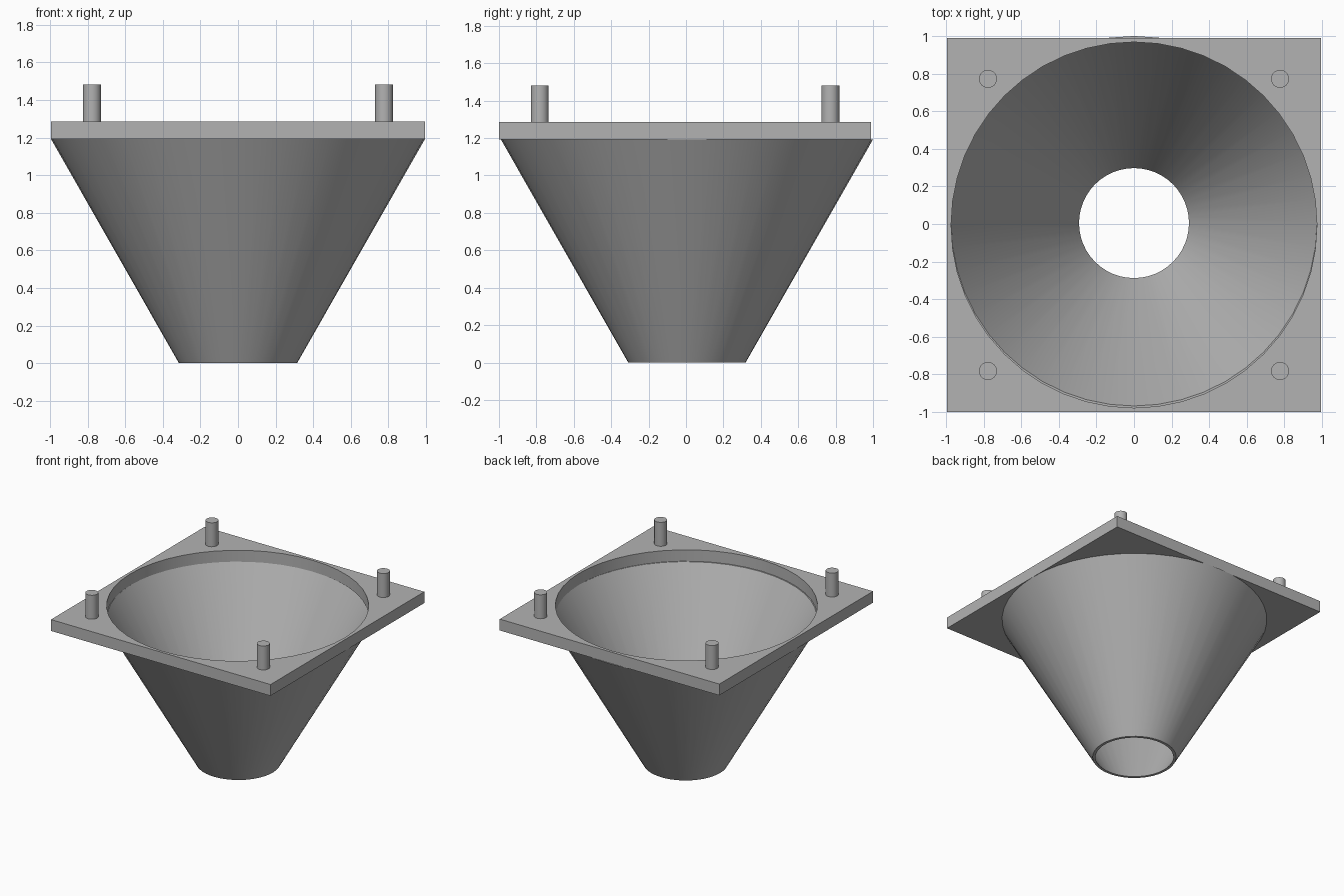
import bpy
import bmesh
import math
from mathutils import Matrix

if "Cube" in bpy.data.objects:
    bpy.data.objects.remove(bpy.data.objects["Cube"], do_unlink=True)

SEGMENTS = 48
PLATE_Z, PLATE_TOP, PIN_TOP = 1.193, 1.286, 1.482
PLATE_Y, FUNNEL_Y = -0.005, 0.005
HALF = 0.995
HOLE_RADIUS = 0.973

# Single grey material
grey = bpy.data.materials.new("light grey")
grey.use_nodes = True
colour = (0.45, 0.45, 0.45, 1)
grey.diffuse_color = colour
grey.node_tree.nodes["Principled BSDF"].inputs["Base Color"].default_value = colour


def finish(name, bm, location, smooth=True):
    """Turn a bmesh into a named object, smooth-shaded with sharp edges."""
    bmesh.ops.recalc_face_normals(bm, faces=bm.faces)
    mesh = bpy.data.meshes.new(name)
    bm.to_mesh(mesh)
    bm.free()
    mesh.materials.append(grey)
    obj = bpy.data.objects.new(name, mesh)
    obj.location = location
    bpy.context.collection.objects.link(obj)
    if smooth:
        bpy.ops.object.select_all(action="DESELECT")
        obj.select_set(True)
        bpy.context.view_layer.objects.active = obj
        bpy.ops.object.shade_smooth_by_angle(angle=math.radians(30))
    return obj


def cylinder(name, radius, bottom, top, x, y, segments):
    bm = bmesh.new()
    bmesh.ops.create_cone(bm, cap_ends=True, segments=segments, radius1=radius,
                          radius2=radius, depth=top - bottom)
    return finish(name, bm, (x, y, (top + bottom) / 2))


# Hollow funnel: wall section spun around the vertical axis
bm = bmesh.new()
section = [(0.314, 0), (HALF, PLATE_Z), (HOLE_RADIUS, PLATE_Z), (0.2925, 0)]
verts = [bm.verts.new((r, 0, z)) for r, z in section]
edges = [bm.edges.new((verts[i - 1], verts[i])) for i in range(len(verts))]
bmesh.ops.spin(bm, geom=verts + edges, cent=(0, 0, 0), axis=(0, 0, 1),
               angle=math.tau, steps=SEGMENTS, use_merge=True)
bmesh.ops.remove_doubles(bm, verts=bm.verts, dist=0.0001)
finish("funnel", bm, (0, FUNNEL_Y, 0))

# Square mounting plate with a round opening
bm = bmesh.new()
size = Matrix.Diagonal((2 * HALF, 2 * HALF, PLATE_TOP - PLATE_Z, 1))
bmesh.ops.create_cube(bm, size=1, matrix=size)
plate = finish("mounting_plate", bm, (0, PLATE_Y, (PLATE_Z + PLATE_TOP) / 2), False)
cutter = cylinder("opening_cutter", HOLE_RADIUS, PLATE_Z - 0.1, PLATE_TOP + 0.1,
                  0, PLATE_Y, SEGMENTS)
cut = plate.modifiers.new("opening", "BOOLEAN")
cut.operation = "DIFFERENCE"
cut.solver = "EXACT"
cut.object = cutter
bpy.ops.object.select_all(action="DESELECT")
plate.select_set(True)
bpy.context.view_layer.objects.active = plate
bpy.ops.object.modifier_apply(modifier=cut.name)
bpy.data.objects.remove(cutter, do_unlink=True)
bpy.ops.object.shade_smooth_by_angle(angle=math.radians(30))

# Four locating pins
for side, sx in (("left", 1), ("right", -1)):
    for end, sy in (("front", -1), ("back", 1)):
        cylinder(f"{end}_{side}_pin", 0.048, PLATE_TOP, PIN_TOP,
                 sx * 0.777, PLATE_Y + sy * 0.777, 24)
